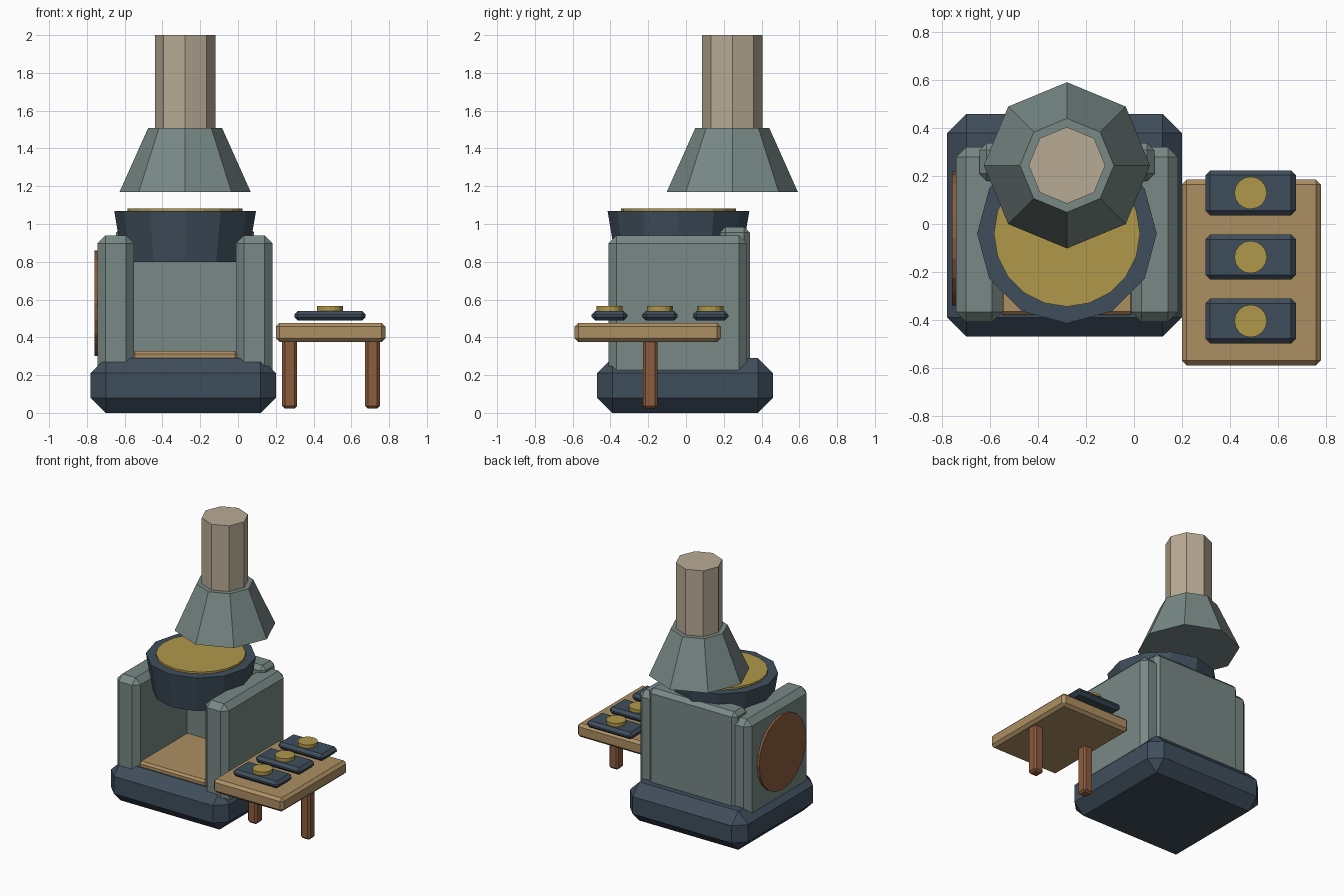
import bpy, bmesh, math

if "Cube" in bpy.data.objects:
    bpy.data.objects.remove(bpy.data.objects["Cube"])


def material(name, hex_code):
    def lin(c):
        c /= 255
        return c / 12.92 if c <= 0.04045 else ((c + 0.055) / 1.055) ** 2.4
    m = bpy.data.materials.new(name)
    m.diffuse_color = [lin(int(hex_code[i:i + 2], 16)) for i in (0, 2, 4)] + [1]
    m.use_nodes = True
    m.node_tree.nodes["Principled BSDF"].inputs["Base Color"].default_value = m.diffuse_color
    return m


NAVY = material("dark blue iron", "3f4e5c")
TEAL = material("grey green metal", "788986")
TAN = material("light wood", "ad8f63")
BROWN = material("brown wood", "8c5c3f")
STONE = material("pale chimney stone", "b9ab95")
GOLD = material("molten gold", "b0984a")


def finish(name, bm, mat):
    bmesh.ops.recalc_face_normals(bm, faces=bm.faces)
    mesh = bpy.data.meshes.new(name)
    bm.to_mesh(mesh)
    bm.free()
    mesh.materials.append(mat)
    ob = bpy.data.objects.new(name, mesh)
    bpy.context.collection.objects.link(ob)
    return ob


def box(name, x, y, z, bevel, mat):
    """Chamfered box from (min, max) ranges."""
    bm = bmesh.new()
    bmesh.ops.create_cube(bm, size=1)
    for v in bm.verts:
        v.co = [r[0] if c < 0 else r[1] for c, r in zip(v.co, (x, y, z))]
    bmesh.ops.bevel(bm, geom=bm.edges[:], offset=bevel, segments=1,
                    affect='EDGES', profile=0.5)
    return finish(name, bm, mat)


def drum(name, cx, cy, z0, z1, r0, r1, sides, mat):
    """Upright faceted cylinder or cone with a corner on each axis."""
    bm = bmesh.new()
    rings = []
    for z, r in ((z0, r0), (z1, r1)):
        rings.append([bm.verts.new((cx + r * math.cos(2 * math.pi * i / sides),
                                    cy + r * math.sin(2 * math.pi * i / sides), z))
                      for i in range(sides)])
    for i in range(sides):
        j = (i + 1) % sides
        bm.faces.new((rings[0][i], rings[0][j], rings[1][j], rings[1][i]))
    for ring in rings:
        bm.faces.new(ring)
    return finish(name, bm, mat)


CX = -0.28  # centre line of the furnace

# Furnace body
box("furnace_base", (-0.78, 0.20), (-0.47, 0.46), (0, 0.29), 0.08, NAVY)
for side, label in ((-1, "left"), (1, "right")):
    edges = sorted((CX + side * 0.27, CX + side * 0.463))
    box(label + "_wall", edges, (-0.41, 0.322), (0.18, 0.94), 0.042, TEAL)
box("back_wall", (CX - 0.365, CX + 0.365), (0.18, 0.338), (0.18, 0.985), 0.03, TEAL)
box("hearth_plank", (-0.56, 0.0), (-0.38, 0.22), (0.27, 0.327), 0.015, TAN)

# Round plate on the left wall
plate = drum("side_disc", 0, 0, -0.02, 0.02, 0.28, 0.28, 20, BROWN)
plate.rotation_euler = (0, math.pi / 2, 0)
plate.location = (-0.74, -0.06, 0.58)

# Crucible and melt
drum("crucible", CX, -0.04, 0.80, 1.068, 0.33, 0.375, 12, NAVY)
drum("crucible_melt", CX, -0.04, 1.04, 1.082, 0.305, 0.305, 20, GOLD)

# Smoke hood and chimney
drum("smoke_hood", CX, 0.245, 1.17, 1.508, 0.347, 0.196, 8, TEAL)
drum("chimney", CX, 0.245, 1.45, 2.0, 0.16, 0.16, 8, STONE)

# Casting table with two legs
box("table_top", (0.20, 0.78), (-0.59, 0.185), (0.375, 0.477), 0.02, TAN)
for label, x in (("left", 0.273), ("right", 0.712)):
    box(label + "_table_leg", (x - 0.039, x + 0.039), (-0.228, -0.15),
        (0.022, 0.39), 0.014, BROWN)

# Moulds with poured metal
for i, y in enumerate((0.13, -0.138, -0.405)):
    box(f"mould_{i + 1}", (0.298, 0.676), (y - 0.094, y + 0.094), (0.488, 0.54), 0.02, NAVY)
    drum(f"mould_melt_{i + 1}", 0.487, y, 0.53, 0.565, 0.068, 0.068, 16, GOLD)
